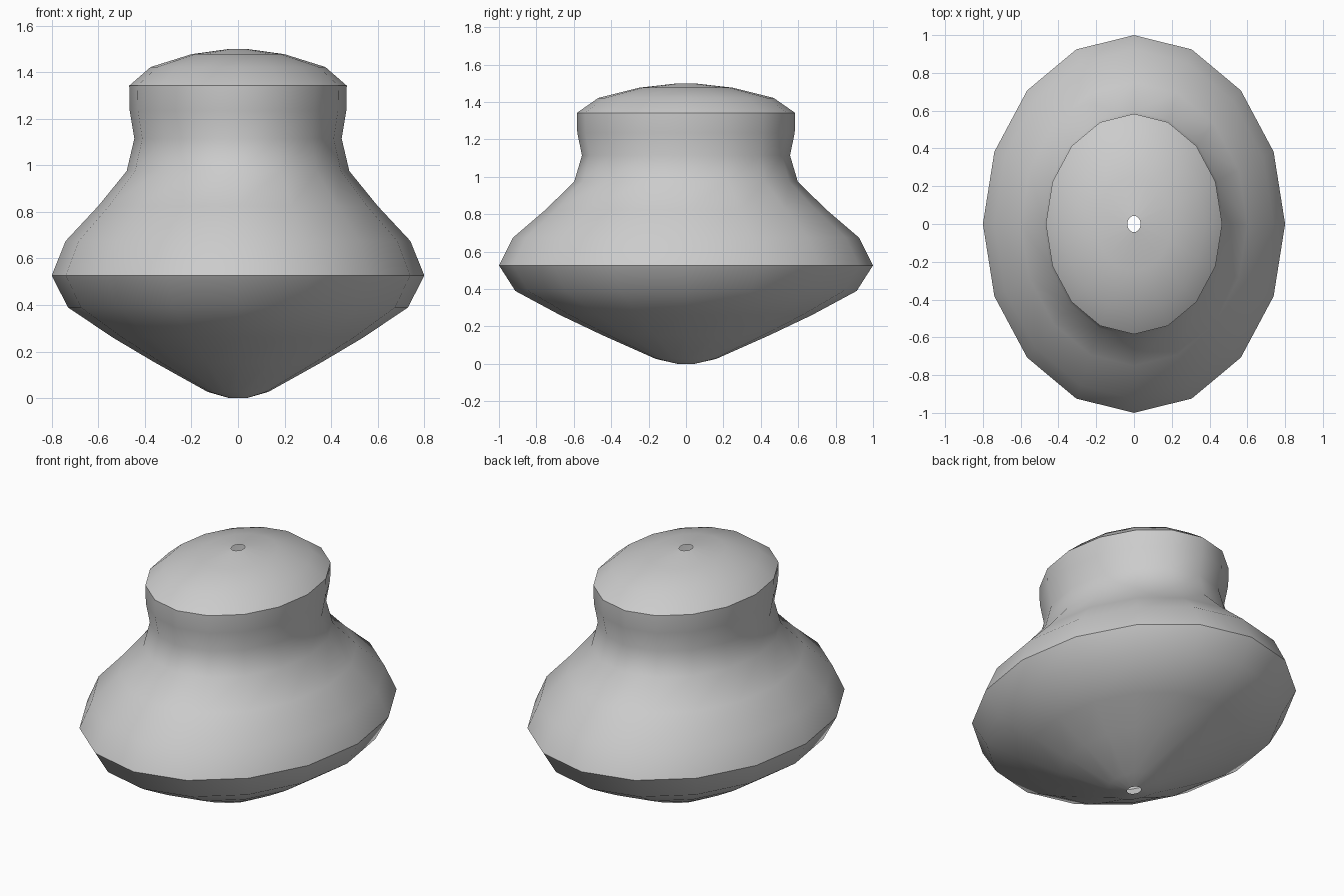
import bpy, bmesh, math

if "Cube" in bpy.data.objects:
    bpy.data.objects.remove(bpy.data.objects["Cube"])

SEGMENTS = 16
Y_STRETCH = 1.25

# Side profile: (radius along x, height), bottom to top, open at both ends
PROFILE = [
    (0.035, 0.0), (0.13, 0.027), (0.36, 0.155), (0.54, 0.262), (0.73, 0.39),
    (0.80, 0.527), (0.74, 0.675), (0.60, 0.825), (0.478, 0.975),
    (0.445, 1.115), (0.465, 1.235), (0.467, 1.342),
    (0.375, 1.422), (0.20, 1.477), (0.035, 1.5),
]

grey = bpy.data.materials.new("plain grey")
grey.diffuse_color = (0.6, 0.6, 0.6, 1.0)
grey.use_nodes = True
grey.node_tree.nodes["Principled BSDF"].inputs["Base Color"].default_value = grey.diffuse_color

# Oval turned body with a small hole in the top and bottom
bm = bmesh.new()
rings = []
for r, z in PROFILE:
    ring = []
    for i in range(SEGMENTS):
        a = 2 * math.pi * i / SEGMENTS
        ring.append(bm.verts.new((r * math.cos(a), r * Y_STRETCH * math.sin(a), z)))
    rings.append(ring)
for low, high in zip(rings, rings[1:]):
    for i in range(SEGMENTS):
        j = (i + 1) % SEGMENTS
        bm.faces.new((low[i], low[j], high[j], high[i]))

mesh = bpy.data.meshes.new("body")
bm.to_mesh(mesh)
bm.free()
mesh.materials.append(grey)
body = bpy.data.objects.new("body", mesh)
bpy.context.collection.objects.link(body)

# Smooth shading, keeping the waist rim and cap rim crisp
bpy.context.view_layer.objects.active = body
body.select_set(True)
bpy.ops.object.shade_smooth_by_angle(angle=math.radians(38))
